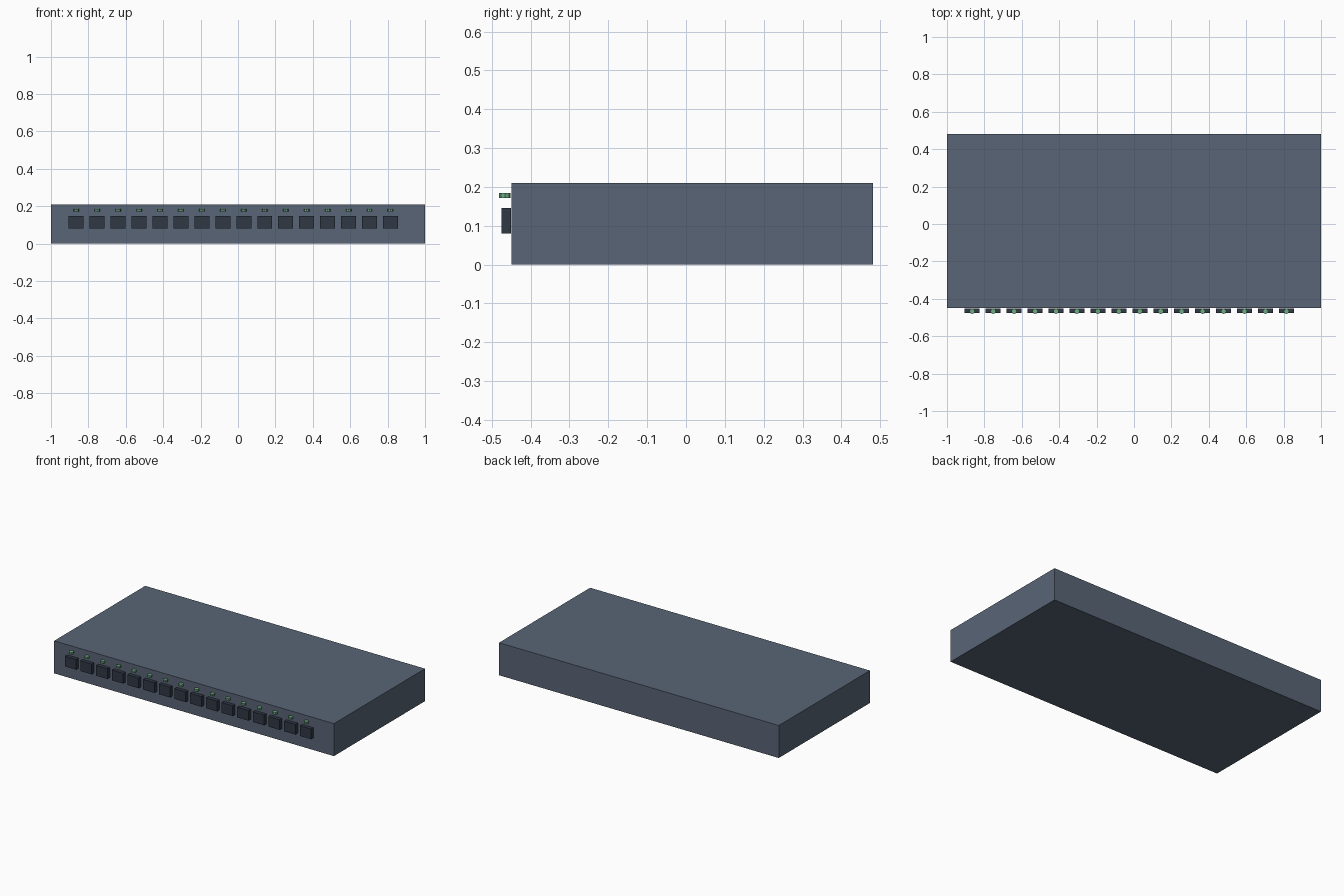
import bpy

if "Cube" in bpy.data.objects:
    bpy.data.objects.remove(bpy.data.objects["Cube"])

def material(name, color):
    m = bpy.data.materials.new(name)
    m.diffuse_color = (*color, 1)
    m.use_nodes = True
    m.node_tree.nodes["Principled BSDF"].inputs["Base Color"].default_value = m.diffuse_color
    return m

def box(name, lo, hi, mat):
    center = [(a + b) / 2 for a, b in zip(lo, hi)]
    bpy.ops.mesh.primitive_cube_add(size=1, location=center)
    o = bpy.context.object
    o.name = name
    o.scale = [b - a for a, b in zip(lo, hi)]
    bpy.ops.object.transform_apply(location=False, rotation=False, scale=True)
    o.data.materials.append(mat)
    return o

slate = material("slate_metal", (0.10, 0.13, 0.18))
dark = material("dark_port", (0.03, 0.04, 0.06))
green = material("indicator_green", (0.15, 0.42, 0.22))

# Main housing
box("housing", (-1, -0.449, 0), (1, 0.481, 0.21), slate)

# Row of sixteen ports, each with an indicator light above
for i in range(16):
    x = -0.865 + i * 0.112
    box(f"port_{i + 1}", (x - 0.04, -0.475, 0.08), (x + 0.04, -0.451, 0.146), dark)
    bpy.ops.mesh.primitive_cylinder_add(vertices=8, radius=0.0145, depth=0.013,
                                        location=(x, -0.4665, 0.178))
    light = bpy.context.object
    light.name = f"indicator_{i + 1}"
    light.data.materials.append(green)
